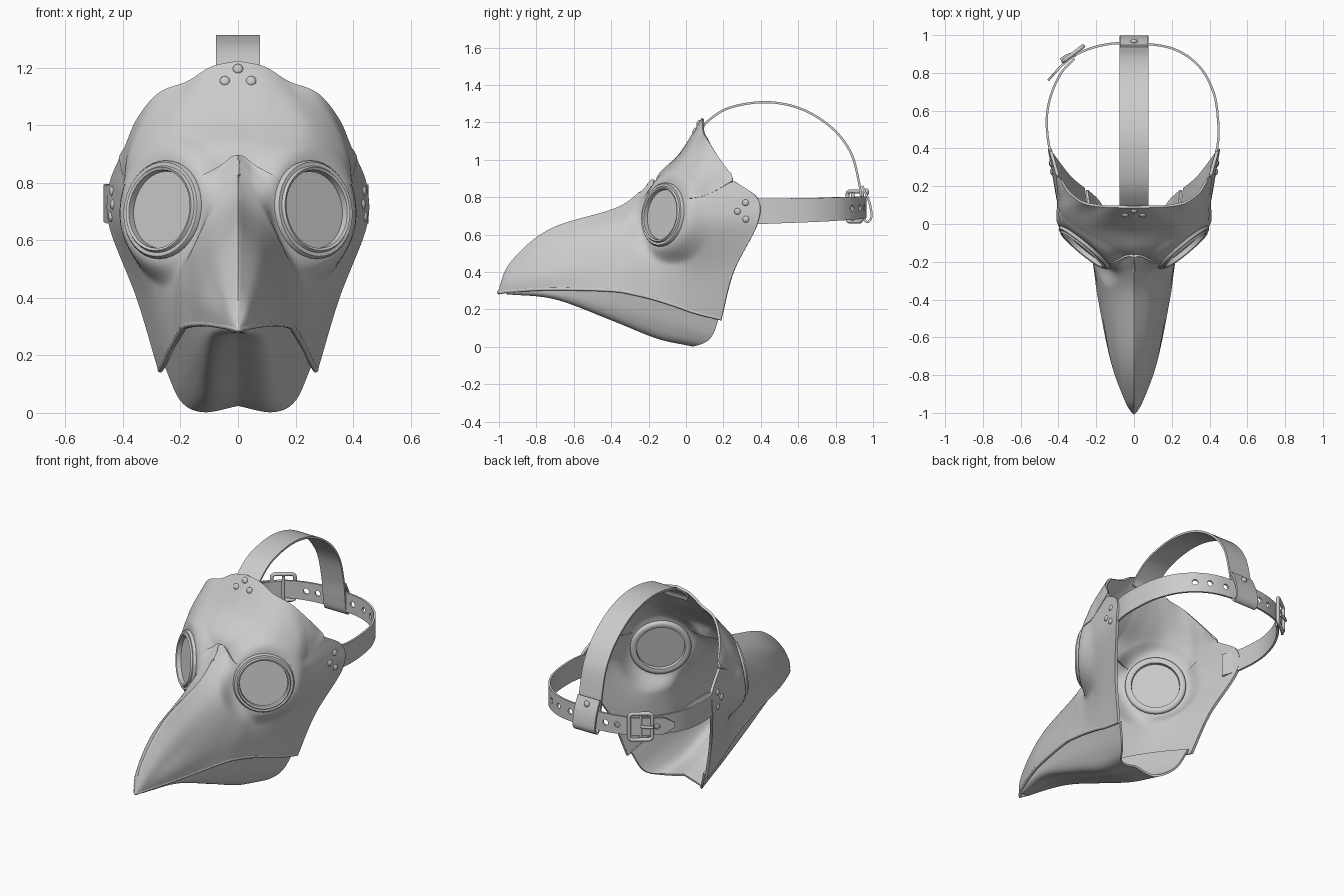
import bpy, bmesh, math
from mathutils import Vector, Matrix

if "Cube" in bpy.data.objects:
    bpy.data.objects.remove(bpy.data.objects["Cube"])

EYE = Vector((.255, -.115, .705))
EYE_N = Vector((.63, -.76, .12)).normalized()


def spline(pts, n):
    """Catmull-Rom samples through the points"""
    p = [Vector(q) for q in pts]
    p = [p[0] * 2 - p[1]] + p + [p[-1] * 2 - p[-2]]
    out = []
    for i in range(1, len(p) - 2):
        a, b, c, d = p[i - 1:i + 3]
        for k in range(n):
            t = k / n
            out.append(.5 * (2 * b + (c - a) * t + (2 * a - 5 * b + 4 * c - d) * t * t
                             + (3 * b - a - 3 * c + d) * t ** 3))
    return out + [p[-2].copy()]


def finish(ob, angle=40):
    """Apply modifiers and smooth"""
    bpy.ops.object.select_all(action='DESELECT')
    ob.select_set(True)
    bpy.context.view_layer.objects.active = ob
    for m in list(ob.modifiers):
        bpy.ops.object.modifier_apply(modifier=m.name)
    bpy.ops.object.shade_smooth_by_angle(angle=math.radians(angle))
    return ob


def add_object(name, bm):
    bmesh.ops.recalc_face_normals(bm, faces=bm.faces)
    me = bpy.data.meshes.new(name)
    bm.to_mesh(me)
    bm.free()
    ob = bpy.data.objects.new(name, me)
    bpy.context.collection.objects.link(ob)
    return ob


def eye_radius(v):
    q = v - EYE
    d = q.dot(EYE_N)
    return (q - EYE_N * d).length, d


def shell(name, rows, nu, nv, thick, eye=True):
    """Leather panel lofted through guide rows, mirrored and thickened"""
    lines = [spline(r, nu) for r in rows]
    grid = [spline(col, nv) for col in zip(*lines)]
    bm = bmesh.new()
    for col in grid:
        for p in col:
            if eye:  # flatten the panel around the eyepiece
                r, d = eye_radius(p)
                t = min(1, max(0, (.26 - r) / .09))
                p -= EYE_N * d * t * t * (3 - 2 * t)
            p.x = max(p.x, 0)
    vs = [[bm.verts.new(p) for p in col] for col in grid]
    for a, b in zip(vs, vs[1:]):
        for j in range(len(a) - 1):
            bm.faces.new((a[j], a[j + 1], b[j + 1], b[j]))
    if eye:
        hole = [v for v in bm.verts if eye_radius(v.co)[0] < .148]
        bmesh.ops.delete(bm, geom=hole, context='VERTS')
    bmesh.ops.remove_doubles(bm, verts=bm.verts, dist=.0006)
    ob = add_object(name, bm)
    m = ob.modifiers.new('mirror', 'MIRROR')
    m.merge_threshold = .001
    m = ob.modifiers.new('thickness', 'SOLIDIFY')
    m.thickness, m.offset = thick, 0
    finish(ob)
    return [p for col in grid for p in col]


def ribbon(name, pts, side, w0, w1, thick=.012, n=10, point=False):
    """Flat strap along a path"""
    path = spline(pts, n)
    side = Vector(side)
    bm = bmesh.new()
    rings = []
    for i, p in enumerate(path):
        t = (path[min(i + 1, len(path) - 1)] - path[max(i - 1, 0)]).normalized()
        nrm = t.cross(side).normalized() * thick / 2
        w = w0 + (w1 - w0) * i / (len(path) - 1)
        if point:
            w *= min(1, .3 + (len(path) - 1 - i) * .14)
        s = side * w / 2
        rings.append([bm.verts.new(p + a) for a in (s + nrm, s - nrm, -s - nrm, -s + nrm)])
    for a, b in zip(rings, rings[1:]):
        for j in range(4):
            bm.faces.new((a[j], a[j - 1], b[j - 1], b[j]))
    bm.faces.new(rings[0])
    bm.faces.new(rings[-1][::-1])
    return add_object(name, bm), path


def tube(name, pts, r, cyclic=False):
    cu = bpy.data.curves.new(name, 'CURVE')
    cu.dimensions, cu.bevel_depth, cu.bevel_resolution, cu.use_fill_caps = '3D', r, 3, True
    sp = cu.splines.new('POLY')
    sp.points.add(len(pts) - 1)
    for q, p in zip(sp.points, pts):
        q.co = (*p, 1)
    sp.use_cyclic_u = cyclic
    ob = bpy.data.objects.new(name, cu)
    bpy.context.collection.objects.link(ob)
    return ob


def facing(loc, normal, scale=(1, 1, 1)):
    return Matrix.LocRotScale(loc, Vector(normal).to_track_quat('Z', 'Y'), Vector(scale))


def rivet(loc, normal):
    bm = bmesh.new()
    bmesh.ops.create_uvsphere(bm, u_segments=16, v_segments=8, radius=.018,
                              matrix=facing(loc, normal, (1, 1, .6)))
    finish(add_object('rivet', bm))


# Beak and cheeks: rows run from beak tip to back edge, from ridge to lower edge
beak_rows = [
    [(0, -1, .29), (0, -.93, .45), (0, -.72, .625), (0, -.35, .745), (0, -.175, .89),
     (.13, -.18, .81), (.25, -.10, .83), (.365, .03, .80), (.405, .26, .885)],
    [(0, -1, .29), (.03, -.93, .40), (.065, -.72, .54), (.09, -.36, .66), (.115, -.225, .74),
     (.145, -.19, .735), (.255, -.11, .74), (.375, .03, .73), (.44, .385, .79)],
    [(0, -1, .29), (.04, -.93, .365), (.095, -.72, .46), (.14, -.37, .56), (.155, -.24, .62),
     (.17, -.18, .64), (.255, -.10, .64), (.365, .03, .63), (.44, .38, .65)],
    [(0, -1, .29), (.042, -.93, .33), (.115, -.72, .385), (.17, -.38, .43), (.195, -.25, .45),
     (.215, -.16, .45), (.26, -.05, .44), (.30, .06, .42), (.345, .255, .40)],
    [(0, -1, .29), (.04, -.93, .30), (.115, -.72, .31), (.18, -.40, .303), (.2, -.26, .28),
     (.215, -.16, .255), (.235, -.05, .22), (.25, .05, .185), (.27, .19, .15)]]
cheek = shell('beak_and_cheeks', beak_rows, 16, 14, .016)

# Rolled lower edge of the beak
edge = spline(beak_rows[-1], 8)
tube('beak_rim', [Vector((-p.x, p.y, p.z)) for p in edge[:0:-1]] + edge, .01)

# Forehead: rows from lower seam to top edge
forehead = shell('forehead', [
    [(0, -.17, .82), (.13, -.165, .80), (.25, -.1, .82), (.372, .02, .79), (.392, .13, .82), (.408, .25, .885)],
    [(0, -.14, .92), (.12, -.13, .91), (.25, -.075, .91), (.365, .04, .88), (.386, .14, .87), (.402, .25, .90)],
    [(0, -.03, 1.03), (.12, -.02, 1.03), (.24, .0, 1.01), (.34, .075, .97), (.375, .15, .93), (.395, .247, .91)],
    [(0, .09, 1.22), (.09, .092, 1.2), (.17, .095, 1.15), (.27, .115, 1.11), (.345, .17, 1.02), (.388, .24, .92)]],
    20, 16, .014)

# Lower jaw: rows from bottom centre up to the top edge
shell('lower_jaw', [
    [(0, -.96, .288), (0, -.7, .265), (0, -.4, .16), (0, -.15, .062), (0, .02, .03)],
    [(.02, -.96, .288), (.06, -.7, .26), (.09, -.4, .15), (.105, -.15, .052), (.12, .04, .008)],
    [(.03, -.95, .30), (.09, -.7, .275), (.135, -.4, .2), (.165, -.12, .12), (.195, .13, .045)],
    [(.03, -.95, .31), (.1, -.7, .32), (.165, -.4, .315), (.21, -.1, .25), (.25, .18, .165)]],
    12, 8, .012, eye=False)

# Eyepieces: ring with flange and a flat lens
for s in (1, -1):
    m = facing((EYE.x * s, EYE.y, EYE.z), (EYE_N.x * s, EYE_N.y, EYE_N.z))
    bm = bmesh.new()
    prof = [(.172, -.02), (.172, .014), (.165, .024), (.152, .024), (.146, .034),
            (.137, .03), (.134, .0), (.137, -.026), (.152, -.03), (.165, -.028)]
    N = 36
    vs = [[bm.verts.new((r * math.cos(2 * math.pi * i / N), r * math.sin(2 * math.pi * i / N), h))
           for r, h in prof] for i in range(N)]
    for i in range(N):
        for j in range(len(prof)):
            bm.faces.new((vs[i - 1][j - 1], vs[i][j - 1], vs[i][j], vs[i - 1][j]))
    bm.transform(m)
    finish(add_object('eye_ring', bm), 50)
    bm = bmesh.new()
    bmesh.ops.create_cone(bm, cap_ends=True, segments=36, radius1=.14, radius2=.14, depth=.012)
    bm.transform(m)
    finish(add_object('eye_lens', bm))

# Rivets on cheeks and forehead, seated on the nearest panel point
for y, z in ((.275, .72), (.32, .767), (.32, .685)):
    p = min(cheek, key=lambda q: (q.y - y) ** 2 + (q.z - z) ** 2 + (0 if q.x > .3 else 9))
    for s in (1, -1):
        rivet((s * (p.x + .007), p.y, p.z), (s, -.2, 0))
for x, z in ((0, 1.19), (.047, 1.155)):
    p = min(forehead, key=lambda q: (q.x - x) ** 2 + (q.z - z) ** 2)
    for s in ((1, -1) if x else (1,)):
        rivet((s * p.x, p.y - .007, p.z), (0, -1, .45))

# Rear straps: the right one runs round the back, through the buckle to a tail
strap, path = ribbon('right_strap', [
    (.408, .29, .722), (.443, .42, .725), (.445, .55, .728), (.42, .70, .732), (.34, .84, .738),
    (.2, .93, .743), (0, .957, .745), (-.15, .95, .745), (-.28, .91, .745), (-.37, .85, .745),
    (-.455, .76, .745)], (0, 0, 1), .14, .10, point=True)
bm = bmesh.new()
for hx in (.29, .21, .13, -.12, -.19, -.385):
    i = min(range(50 if hx > 0 else 55, len(path) - 1), key=lambda k: abs(path[k].x - hx)) if hx < 0 else \
        min(range(30, 62), key=lambda k: abs(path[k].x - hx))
    nrm = (path[i + 1] - path[i - 1]).cross(Vector((0, 0, 1)))
    bmesh.ops.create_cone(bm, cap_ends=True, segments=14, radius1=.017, radius2=.017, depth=.05,
                          matrix=facing(path[i], nrm))
cutter = add_object('hole_cutter', bm)
cutter.hide_render = True
b = strap.modifiers.new('holes', 'BOOLEAN')
b.operation, b.object, b.solver = 'DIFFERENCE', cutter, 'EXACT'
finish(strap)
bpy.data.objects.remove(cutter)
left, _ = ribbon('left_strap', [
    (-.408, .29, .722), (-.447, .40, .725), (-.462, .55, .73), (-.44, .68, .735), (-.385, .80, .742),
    (-.315, .875, .745)], (0, 0, 1), .14, .11)
finish(left)

# Head strap over the top, looped round the rear strap
top, _ = ribbon('head_strap', [
    (0, .085, 1.15), (0, .11, 1.2), (0, .23, 1.277), (0, .43, 1.308), (0, .62, 1.27), (0, .78, 1.17),
    (0, .88, 1.04), (0, .925, .88), (0, .94, .76), (0, .95, .69), (0, .972, .667), (0, .992, .70),
    (0, .978, .78), (0, .942, .86)], (1, 0, 0), .155, .15)
finish(top)
rivet((0, .968, .83), (0, 1, .3))

# Buckle: rounded frame and prong
c = Vector((-.315, .892, .75))
along = Vector((-.8, -.6, 0)).normalized()
out = Vector((-.6, .8, 0))
up = Vector((0, 0, 1))
frame = []
for sx, sz, a0 in ((1, 1, 0), (-1, 1, 90), (-1, -1, 180), (1, -1, 270)):
    for k in range(5):
        a = math.radians(a0 + k * 22.5)
        frame.append(c + out * .012 + along * (sx * .045 + .02 * math.cos(a)) + up * (sz * .06 + .02 * math.sin(a)))
tube('buckle_frame', frame, .011, True)
tube('buckle_bar', [c + up * .075, c - up * .075], .009)
tube('buckle_prong', [c + out * .012, c + out * .024 + along * .035, c + out * .026 + along * .072], .008)
